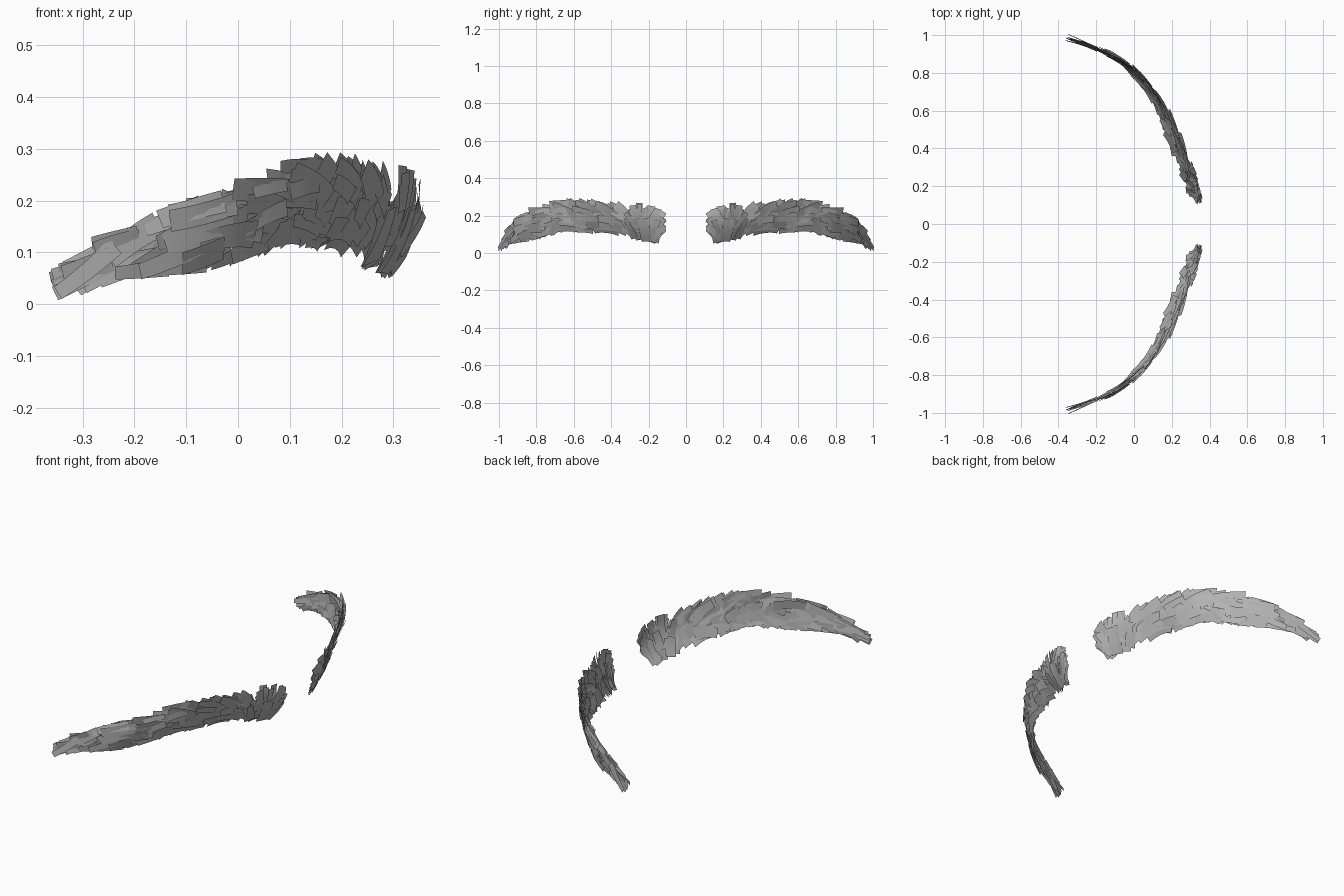
import bpy, bmesh, math, random
from mathutils import Vector

if "Cube" in bpy.data.objects:
    bpy.data.objects.remove(bpy.data.objects["Cube"])

random.seed(11)
R = random.uniform

# Brow guide, inner end to tail: x, y, lower z, upper z, inward tuck of the lower edge, bulge
GUIDE = [
    (.337, .105, .10, .20, .03, .012), (.335, .14, .06, .23, .045, .014),
    (.32, .20, .06, .26, .055, .016), (.29, .28, .07, .26, .065, .016),
    (.242, .40, .10, .262, .07, .015), (.195, .52, .11, .278, .065, .014),
    (.12, .67, .11, .278, .045, .010), (0, .81, .077, .238, .025, .006),
    (-.10, .883, .06, .195, .015, .004), (-.20, .931, .052, .15, .008, .002),
    (-.30, .969, .02, .11, 0, 0), (-.36, .989, .01, .06, 0, 0)]
U = [0.0]
for a, b in zip(GUIDE, GUIDE[1:]):
    U.append(U[-1] + math.dist(a[:2], b[:2]))
LENGTH = U[-1]


def guide(u):
    """Smoothly interpolated guide row at arc length u."""
    u = min(max(u, 0), LENGTH)
    i = max(k for k in range(len(U) - 1) if U[k] <= u)
    f = (u - U[i]) / (U[i + 1] - U[i])

    def slope(k, c):
        lo, hi = max(k - 1, 0), min(k + 1, len(U) - 1)
        return (GUIDE[hi][c] - GUIDE[lo][c]) / (U[hi] - U[lo])
    h, out = U[i + 1] - U[i], []
    for c in range(6):
        p, q = GUIDE[i][c], GUIDE[i + 1][c]
        out.append((2*f**3 - 3*f**2 + 1) * p + (f**3 - 2*f**2 + f) * h * slope(i, c)
                   + (3*f**2 - 2*f**3) * q + (f**3 - f**2) * h * slope(i + 1, c))
    return out


def surface(u, z, lift):
    """Point on the brow surface, lifted outwards."""
    x, y, lo, hi, tuck, bulge = guide(u)
    a, b = guide(u - .01), guide(u + .01)
    t = Vector((b[0] - a[0], b[1] - a[1])).normalized()
    n = Vector((t.y, -t.x))
    k = min(max((z - lo) / (hi - lo), -.15), 1.15)
    d = n * (lift + bulge * (.8 - (2 * k - 1) ** 2) + tuck * (k - .65))
    return Vector((x + d.x, y + d.y, z))


def card(bm, u, z, angle, length, width, bend, lift, slack):
    """One curved hair card: a strip starting at (u, z) and bending along its length."""
    steps, pts = 4, []
    tilt, rise, a = R(-.25, .25), R(-.008, .012), angle
    taper = R(.0, .35)
    for i in range(steps + 1):
        w = width * (1 - taper * i / steps) / 2
        for s in (-1, 1):
            pts.append([u - s * w * math.sin(a), z + s * w * math.cos(a),
                        lift + rise * i / steps + s * w * tilt])
        u += math.cos(a) * length / steps
        z += math.sin(a) * length / steps
        a += bend / steps
    # keep the card near the brow outline
    us = [p[0] for p in pts]
    du = max(0, -min(us)) - max(0, max(us) - LENGTH)
    over = under = 0
    for p in pts:
        p[0] += du
        g = guide(p[0])
        over = max(over, p[1] - g[3] - slack)
        under = max(under, g[2] - slack * .4 - p[1])
    dz = (under - over) if not (over and under) else (under - over) / 2
    vs = [bm.verts.new(surface(p[0], max(p[1] + dz, 0), p[2])) for p in pts]
    for i in range(steps):
        j = 2 * i
        bm.faces.new((vs[j], vs[j + 2], vs[j + 3], vs[j + 1]))


hair = bpy.data.materials.new("hair_grey")
hair.diffuse_color = (.45, .45, .45, 1)
hair.use_nodes = True
hair.node_tree.nodes["Principled BSDF"].inputs["Base Color"].default_value = hair.diffuse_color


def brow_part(name, fill):
    bm = bmesh.new()
    fill(bm)
    me = bpy.data.meshes.new(name)
    bm.to_mesh(me)
    bm.free()
    ob = bpy.data.objects.new(name, me)
    bpy.context.collection.objects.link(ob)
    me.materials.append(hair)
    for p in me.polygons:
        p.use_smooth = True
    m = ob.modifiers.new("mirror", 'MIRROR')
    m.use_axis = (False, True, False)
    m.use_mirror_merge = False


def inner_fan(bm):
    # cards fanning out from the foot of the inner end
    for layer in range(3):
        for i in range(17):
            f = i / 16
            u = .045 + .15 * f + R(-.012, .012)
            lo, hi = guide(u)[2:4]
            z = lo + (hi - lo) * (.0, .22, .45)[layer] + R(-.015, .015)
            spread = 1 + .2 * layer
            angle = 90 + spread * (38 - 70 * f) + R(-10, 10)
            card(bm, u, z, math.radians(angle), R(.07, .125), R(.028, .05),
                 R(-.35, .2), R(-.012, .008), R(0, .02))


def main_sweep(bm):
    # cards sweeping along the arch, steeper near the inner end
    for i in range(26):
        f = i / 25
        rows = 6 if f < .7 else 4
        for r in range(rows):
            u = .21 + .90 * f + R(-.025, .025)
            lo, hi = guide(u)[2:4]
            k = (r + R(0, 1)) / rows
            a, b = guide(u), guide(min(u + .1, LENGTH))
            flow = math.atan2((b[2] + b[3] - a[2] - a[3]) / 2, .1)
            steep = max(0, 1 - f / .75)
            angle = flow + math.radians(42 * steep * (.2 + .8 * k) + 16 * k - 8 + R(-18, 18))
            card(bm, u, lo + (hi - lo) * k, angle, R(.09, .17) - .02 * steep,
                 R(.03, .06) - .01 * f, -.4 * steep + R(-.25, .2), R(-.012, .008),
                 R(-.005, .03) * (1 - .7 * f))


brow_part("inner_brow_hair", inner_fan)
brow_part("main_brow_hair", main_sweep)
